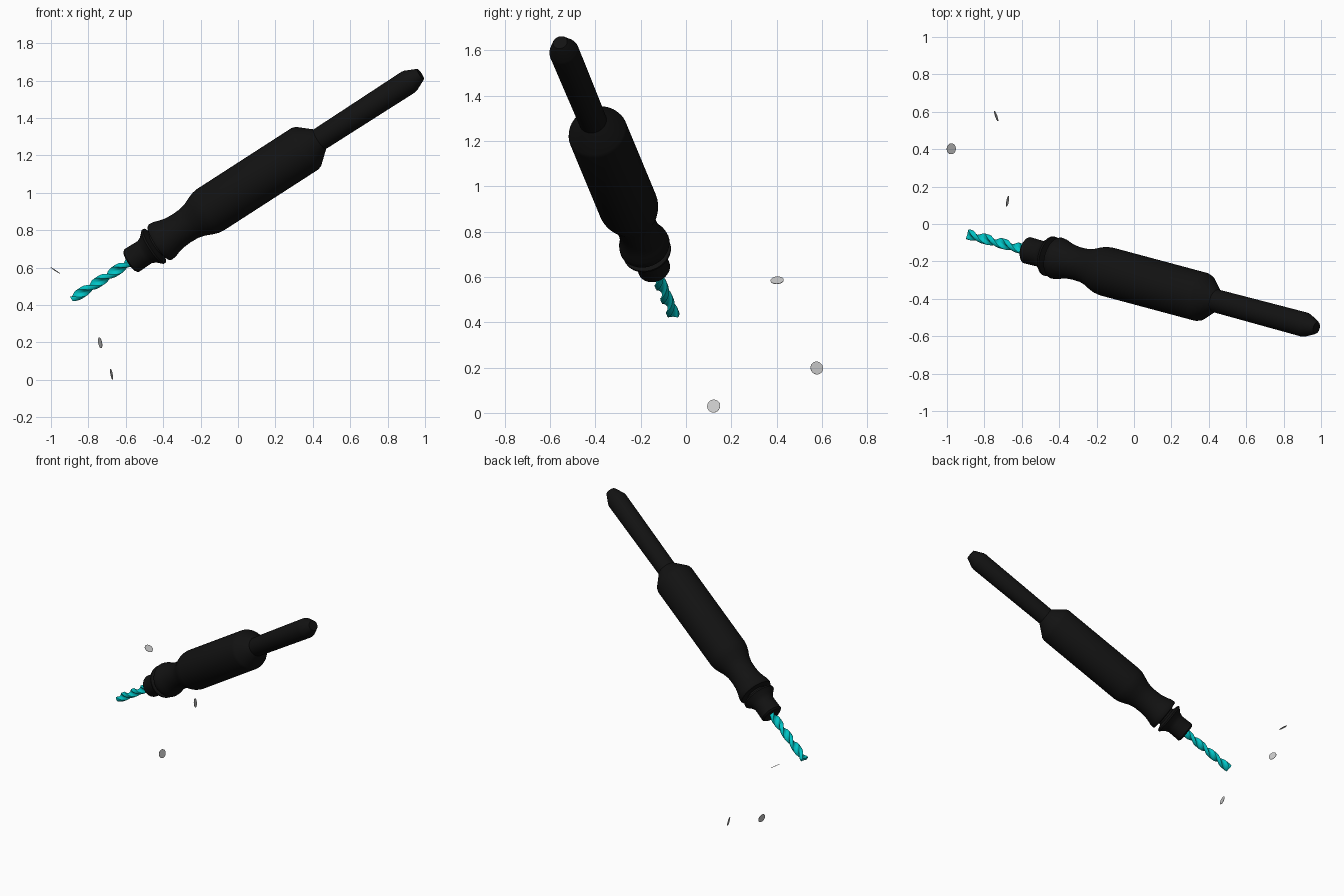
import bpy, bmesh, math
from mathutils import Vector, Matrix

if "Cube" in bpy.data.objects:
    bpy.data.objects.remove(bpy.data.objects["Cube"])

# Tool axis: drill tip position and direction towards the rear end
TIP = Vector((-0.885, -0.056, 0.434))
AXIS = Vector((0.820, -0.220, 0.529)).normalized()
FRAME = Matrix.Translation(TIP) @ AXIS.to_track_quat('Z', 'Y').to_matrix().to_4x4()


def material(name, rgb):
    m = bpy.data.materials.new(name)
    m.diffuse_color = (*rgb, 1)
    m.use_nodes = True
    m.node_tree.nodes["Principled BSDF"].inputs["Base Color"].default_value = m.diffuse_color
    return m


BLACK = material("black_rubber", (0.006, 0.006, 0.006))
TEAL = material("teal_metal", (0.0, 0.55, 0.56))


def loft(name, rings, matrix, mat=None, angle=35):
    """Skin a list of equal-length point rings and cap both ends."""
    bm = bmesh.new()
    loops = [[bm.verts.new(p) for p in ring] for ring in rings]
    n = len(loops[0])
    for a, b in zip(loops, loops[1:]):
        for i in range(n):
            j = (i + 1) % n
            bm.faces.new((a[i], a[j], b[j], b[i]))
    bm.faces.new(loops[0][::-1])
    bm.faces.new(loops[-1])
    bmesh.ops.recalc_face_normals(bm, faces=bm.faces)
    me = bpy.data.meshes.new(name)
    bm.to_mesh(me)
    bm.free()
    ob = bpy.data.objects.new(name, me)
    bpy.context.collection.objects.link(ob)
    ob.matrix_world = matrix
    if mat:
        me.materials.append(mat)
    bpy.ops.object.select_all(action='DESELECT')
    ob.select_set(True)
    bpy.context.view_layer.objects.active = ob
    bpy.ops.object.shade_smooth_by_angle(angle=math.radians(angle))
    return ob


def circle(r, z, n):
    return [(r * math.cos(2 * math.pi * i / n), r * math.sin(2 * math.pi * i / n), z)
            for i in range(n)]


def turned(name, profile, matrix=FRAME, mat=BLACK, n=40):
    """Round part from (distance along axis, radius) pairs."""
    return loft(name, [circle(r, s, n) for s, r in profile], matrix, mat)


# Chuck nose with flared collar
turned("chuck_nose", [(0.375, 0.060), (0.385, 0.072), (0.47, 0.070), (0.495, 0.080),
                      (0.525, 0.108), (0.535, 0.108), (0.548, 0.068), (0.60, 0.065)])

# Grip and main body, tapering at the rear
turned("body", [(0.560, 0.070), (0.565, 0.108), (0.575, 0.113), (0.60, 0.110),
                (0.63, 0.100), (0.665, 0.092), (0.71, 0.089), (0.76, 0.091),
                (0.80, 0.101), (0.84, 0.118), (0.87, 0.128), (0.90, 0.132),
                (1.515, 0.132), (1.535, 0.126), (1.615, 0.060)])

# Rear cable sleeve
turned("rear_sleeve", [(1.58, 0.060), (1.62, 0.062), (2.19, 0.066), (2.205, 0.063),
                       (2.262, 0.037), (2.27, 0.032)])


# Twisted drill bit with two flutes
def flute_radius(a):
    c = abs(math.sin(a))
    return 0.028 * (1 - 0.6 * max(0, (c - 0.55) / 0.45) ** 0.6)


rings = []
for k in range(81):
    s = 0.5 * k / 80
    twist = 2 * math.pi * s / 0.226
    ring = []
    for i in range(32):
        a = 2 * math.pi * i / 32
        r = flute_radius(a)
        ring.append((r * math.cos(a + twist), r * math.sin(a + twist), s))
    rings.append(ring)
loft("drill_bit", rings, FRAME, TEAL)

# Loose thin discs: centre and facing direction
DISCS = [((-0.977, 0.402, 0.585), (0.55, -0.06, 0.83)),
         ((-0.737, 0.577, 0.198), (0.93, 0.33, 0.18)),
         ((-0.676, 0.122, 0.030), (0.97, -0.18, 0.20))]
for i, (pos, facing) in enumerate(DISCS):
    m = Matrix.Translation(pos) @ Vector(facing).to_track_quat('Z', 'Y').to_matrix().to_4x4()
    turned(f"disc_{i + 1}", [(-0.001, 0.029), (0.001, 0.029)], m, None, 32)
